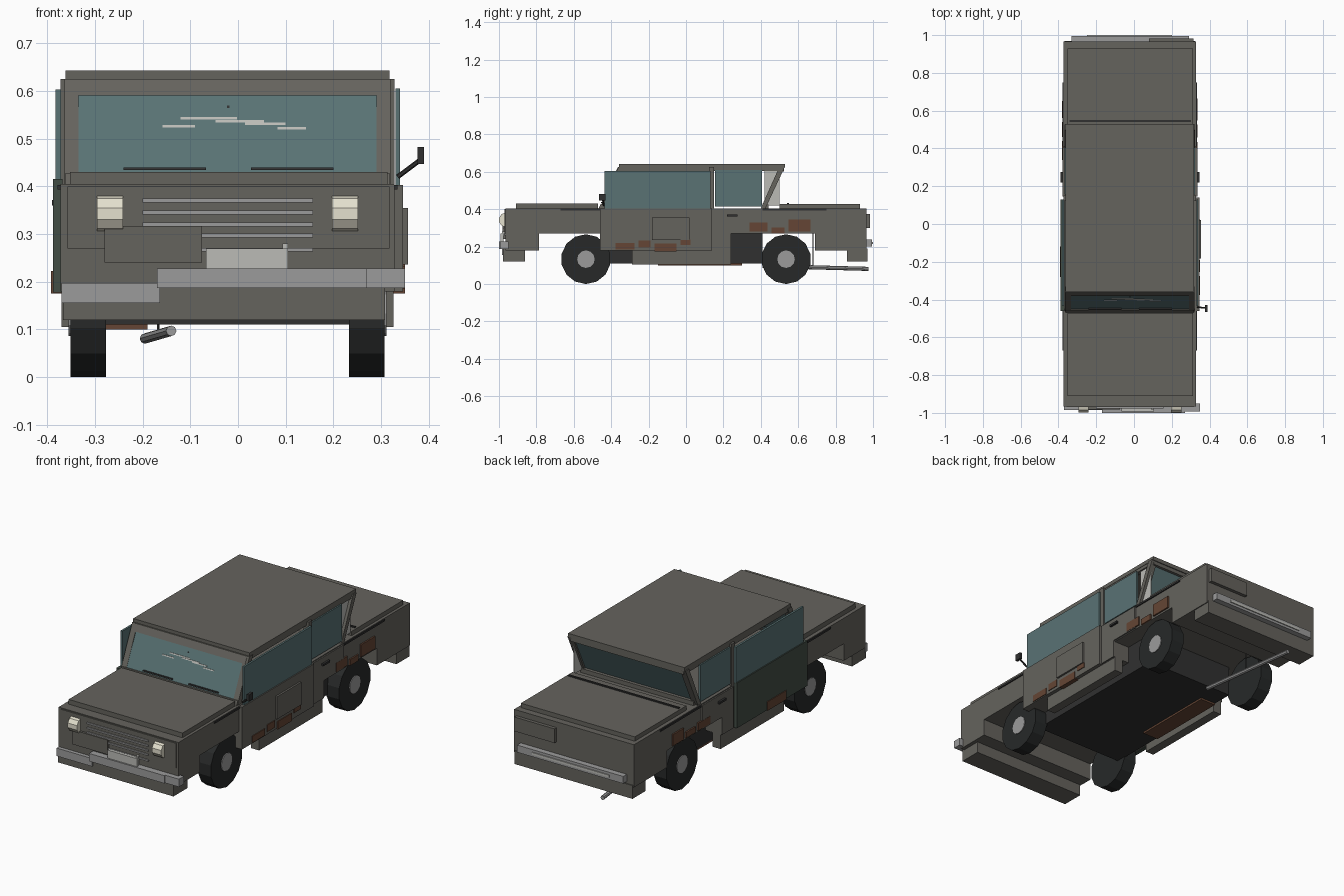
import bpy, bmesh, math
from mathutils import Vector

if "Cube" in bpy.data.objects:
    bpy.data.objects.remove(bpy.data.objects["Cube"])

CX = -0.022  # centre line of the car body


def mat(name, r, g, b):
    m = bpy.data.materials.new(name)
    m.diffuse_color = (r, g, b, 1)
    m.use_nodes = True
    m.node_tree.nodes["Principled BSDF"].inputs["Base Color"].default_value = m.diffuse_color
    return m


PAINT = mat("faded_paint", .13, .125, .11)
GREEN = mat("green_paint", .055, .075, .06)
GLASS = mat("glass", .1, .17, .175)
CHROME = mat("chrome", .33, .33, .33)
PALE = mat("pale", .5, .5, .47)
LAMP = mat("lamp", .78, .75, .62)
DARK = mat("dark", .03, .03, .03)
TYRE = mat("rubber", .02, .022, .022)
RUST = mat("rust", .13, .06, .035)


def finish(name, bm, m):
    bmesh.ops.recalc_face_normals(bm, faces=bm.faces)
    me = bpy.data.meshes.new(name)
    bm.to_mesh(me)
    bm.free()
    me.materials.append(m)
    ob = bpy.data.objects.new(name, me)
    bpy.context.collection.objects.link(ob)
    return ob


def prism(name, pts, x0, x1, m=PAINT):
    """Extrude a (y, z) profile from x0 to x1."""
    bm = bmesh.new()
    f = bm.faces.new([bm.verts.new((x0, y, z)) for y, z in pts])
    r = bmesh.ops.extrude_face_region(bm, geom=[f])
    moved = [v for v in r["geom"] if isinstance(v, bmesh.types.BMVert)]
    bmesh.ops.translate(bm, verts=moved, vec=(x1 - x0, 0, 0))
    return finish(name, bm, m)


def box(name, x0, x1, y0, y1, z0, z1, m=PAINT):
    return prism(name, [(y0, z0), (y1, z0), (y1, z1), (y0, z1)], x0, x1, m)


def rod(name, a, b, r, m, n=8):
    a, b = Vector(a), Vector(b)
    bm = bmesh.new()
    bmesh.ops.create_cone(bm, cap_ends=True, segments=n, radius1=r, radius2=r,
                          depth=(b - a).length)
    q = (b - a).to_track_quat('Z', 'Y')
    bmesh.ops.rotate(bm, verts=bm.verts, matrix=q.to_matrix())
    bmesh.ops.translate(bm, verts=bm.verts, vec=(a + b) / 2)
    return finish(name, bm, m)


# Body shell with square wheel arches, hood, boot lid and roof
prism("body", [(-.965, .18), (-.785, .18), (-.785, .27), (-.46, .27), (-.46, .18),
               (.24, .18), (.24, .27), (.69, .27), (.69, .18), (.965, .18),
               (.965, .405), (-.965, .405)], CX - .35, CX + .35)
box("floor_pan", CX - .26, CX + .26, -.46, .41, .11, .28, DARK)
box("front_valance", CX - .345, CX + .33, -.978, -.86, .12, .19)
box("rear_valance", CX - .345, CX + .345, .86, .97, .12, .19)
box("hood", CX - .33, CX + .335, -.91, -.47, .4, .43)
box("boot_lid", CX - .33, CX + .335, .5, .93, .4, .428)
box("boot_seam", CX - .32, CX + .325, .54, .55, .425, .434, DARK)
box("roof", CX - .34, CX + .34, -.357, .53, .622, .643)
box("grille_panel", CX - .335, CX + .34, -.97, -.96, .27, .4)

# Sills, door skins, pillars and side trim on both sides
for s, side in ((-1, "left"), (1, "right")):
    def sx(a, b):
        return sorted((CX + s * a, CX + s * b))
    box(side + "_sill", *sx(.3, .348), -.29, .24, .105, .185)
    prism(side + "_rear_door", [(.145, .182), (.24, .182), (.24, .275), (.405, .275),
                                (.405, .4), (.145, .4)], *sx(.34, .357))
    box(side + "_rear_window", *sx(.335, .345), .155, .405, .415, .61, GLASS)
    box(side + "_centre_pillar", *sx(.32, .35), .122, .15, .4, .625)
    box(side + "_roof_rail", *sx(.315, .338), -.35, .51, .605, .625)
    prism(side + "_front_pillar", [(-.462, .405), (-.43, .405), (-.33, .625), (-.362, .625)],
          *sx(.312, .342))
    prism(side + "_rear_pillar", [(.4, .405), (.425, .405), (.528, .625), (.498, .625)],
          *sx(.312, .345))
    box(side + "_front_trim", *sx(.345, .356), -.67, -.46, .393, .403, DARK)
    box(side + "_rear_trim", *sx(.345, .356), .41, .75, .393, .403, DARK)
    box(side + "_door_handle", *sx(.355, .368), .22, .275, .36, .371, DARK)
    # Headlight: faceted drum lying across the car
    hx = CX + s * .246
    rod(side + "_headlight", (hx - .027, -.962, .343), (hx + .027, -.962, .343), .039, LAMP, 10)
    # Wheels
    for y, end in ((-.535, "front"), (.535, "rear")):
        w = CX + s * .292
        rod(f"{side}_{end}_tyre", (w - .037, y, .133), (w + .037, y, .133), .133, TYRE, 14)
        rod(f"{side}_{end}_hub", (w, y, .133), (w + s * .041, y, .133), .047, CHROME, 12)

# Front doors: the left one is a mismatched green replacement
box("right_front_door", .325, .346, -.46, .14, .18, .403)
box("right_front_window", .33, .34, -.435, .13, .4, .605, GLASS)
box("left_front_door", -.388, -.368, -.46, .13, .177, .415, GREEN)
box("left_front_window", -.382, -.371, -.435, .13, .4, .603, GLASS)
box("right_door_patch", .34, .356, -.183, .02, .236, .355)
box("quarter_sheet", .303, .308, .42, .5, .42, .615, PALE)


# Windscreen with header, scuttle, cracks and wipers
def screen(z, off=0):
    return -.457 + (z - .41) * .47 - off


def on_screen(name, x0, x1, z0, z1, out, m):
    return prism(name, [(screen(z0, out), z0), (screen(z1, out), z1),
                        (screen(z1) + .01, z1), (screen(z0) + .01, z0)], x0, x1, m)


on_screen("windscreen", -.335, .295, .42, .6, .002, GLASS)
on_screen("windscreen_header", CX - .33, CX + .33, .59, .625, .008, PAINT)
on_screen("scuttle", CX - .34, CX + .34, .4, .428, .008, PAINT)
for x0, x1, z in ((-.158, -.09, .526), (-.12, -.002, .543), (-.047, .055, .537),
                  (.015, .1, .532), (.083, .143, .522)):
    on_screen("crack", x0, x1, z - .003, z + .002, .004, PALE)
for x0 in (-.24, .027):
    on_screen("wiper", x0, x0 + .173, .434, .439, .009, DARK)
on_screen("chip", -.023, -.018, .564, .569, .004, DARK)

# Rear window leaning back towards the top
prism("rear_window", [(.412, .425), (.424, .425), (.515, .612), (.503, .612)],
      CX - .315, CX + .315, GLASS)
prism("rear_window_sill", [(.4, .4), (.44, .4), (.44, .427), (.41, .43)], CX - .33, CX + .33)
box("rear_window_header", CX - .33, CX + .33, .488, .525, .602, .624)

# Grille bars, repair panel, number plate and broken front bumper
for z in (.37, .345, .32, .297, .267):
    box("grille_bar", -.2, .157, -.976, -.968, z - .004, z + .004, CHROME)
box("grille_patch", -.28, -.075, -.982, -.965, .24, .317)
box("front_plate", -.067, .105, -.992, -.975, .226, .27, PALE)
box("front_plate_bracket", .093, .105, -.985, -.965, .26, .28, PALE)
box("front_bumper", -.17, .27, -1, -.965, .187, .228, CHROME)
box("front_bumper_end", .27, .35, -.993, -.95, .187, .228, CHROME)
box("hanging_bumper_end", -.37, -.163, -.985, -.965, .155, .197, CHROME)

# Rear bumper and panel
box("rear_bumper", -.33, .29, .965, .995, .2, .238, CHROME)
box("rear_bumper_strip", -.25, .2, .99, 1, .213, .225, PALE)
box("rear_panel", .08, .315, .96, .983, .3, .375)

# Door mirror
rod("mirror_arm", (.335, -.44, .42), (.383, -.445, .456), .005, DARK, 6)
box("mirror", .376, .39, -.465, -.43, .447, .482, DARK)

# Rust patches: y0, y1, z0, z1 on each side
for y0, y1, z0, z1 in ((-.377, -.275, .185, .22), (-.254, -.19, .195, .232),
                       (-.168, -.05, .175, .217), (-.03, .024, .21, .238),
                       (.34, .435, .28, .328), (.457, .527, .27, .302), (.548, .665, .28, .345)):
    x = .336 if y1 > .3 else .35
    box("right_rust", .32, x, y0, y1, z0, z1, RUST)
for y0, y1, z0, z1 in ((.34, .44, .28, .32), (.46, .54, .28, .31), (.56, .65, .28, .34),
                       (-.28, -.12, .175, .222)):
    x = -.38 if y0 > 0 else -.392
    box("left_rust", x, -.36, y0, y1, z0, z1, RUST)

# Underside: rusty floor plate and sagging exhaust
box("rust_plate", -.28, -.19, -.15, .3, .1, .112, RUST)
rod("exhaust", (-.14, .41, .097), (-.195, .975, .081), .011, CHROME)
rod("exhaust_hanger", (-.167, .68, .09), (-.167, .68, .28), .003, DARK, 6)
